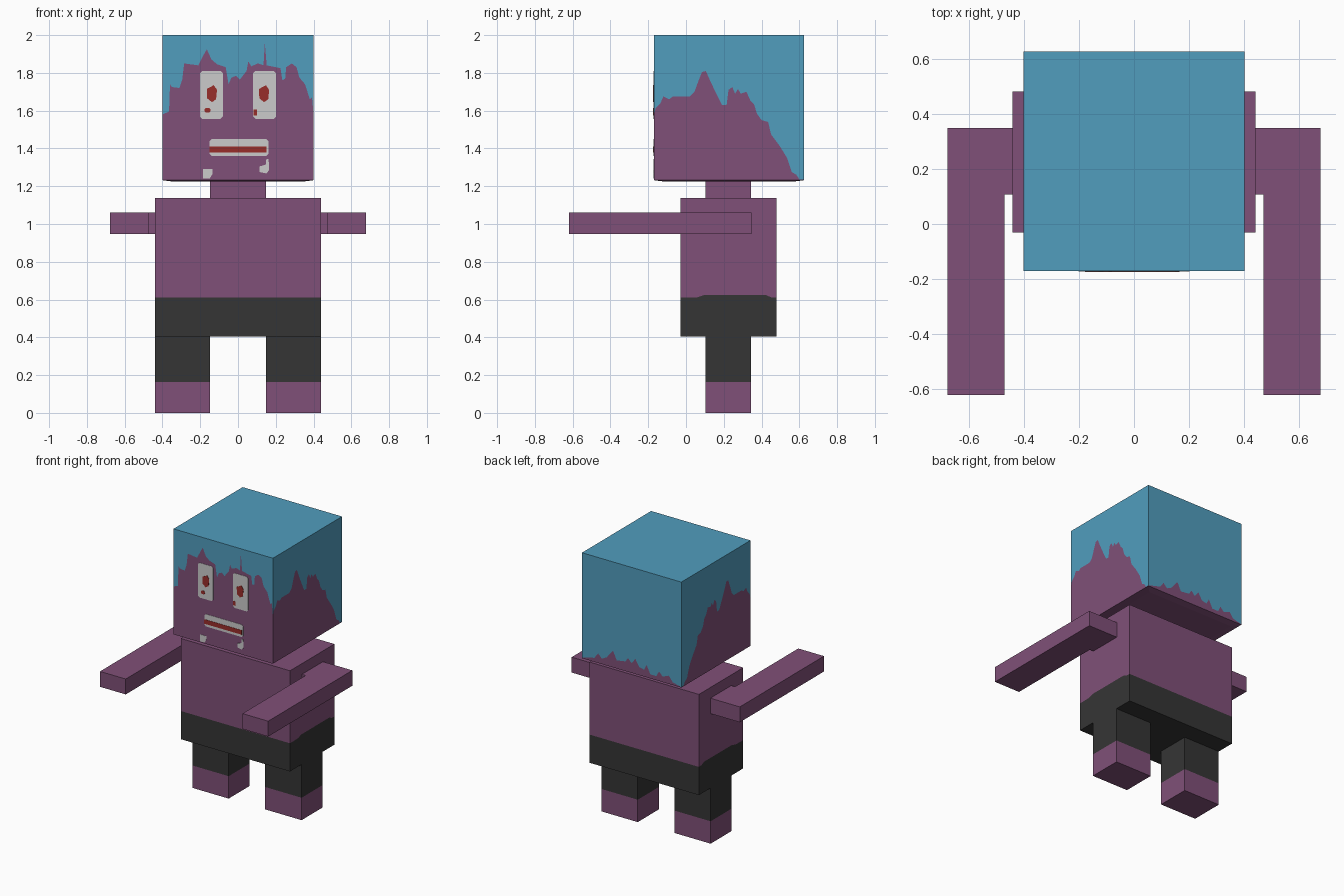
import bpy, bmesh

if "Cube" in bpy.data.objects:
    bpy.data.objects.remove(bpy.data.objects["Cube"])


def material(name, r, g, b):
    lin = [((c / 255 + 0.055) / 1.055) ** 2.4 for c in (r, g, b)]
    m = bpy.data.materials.new(name)
    m.diffuse_color = (*lin, 1)
    m.use_nodes = True
    m.node_tree.nodes["Principled BSDF"].inputs["Base Color"].default_value = m.diffuse_color
    return m


PURPLE = material("purple skin", 128, 80, 120)
BLUE = material("blue hair", 81, 157, 190)
BLACK = material("black cloth", 53, 53, 53)
WHITE = material("off white", 203, 203, 203)
RED = material("dark red", 152, 45, 42)


def finish(name, bm, mats):
    bmesh.ops.recalc_face_normals(bm, faces=bm.faces[:])
    me = bpy.data.meshes.new(name)
    bm.to_mesh(me)
    bm.free()
    for m in mats:
        me.materials.append(m)
    ob = bpy.data.objects.new(name, me)
    bpy.context.collection.objects.link(ob)
    return ob


def two_tone(name, ring, z0, z1, low, high, dish=0):
    """Upright block from a ring of (x, y, h): 'low' colour under h, 'high' above it."""
    bm = bmesh.new()
    rows = [[bm.verts.new((x, y, z0)) for x, y, h in ring],
            [bm.verts.new(p) for p in ring],
            [bm.verts.new((x, y, z1)) for x, y, h in ring]]
    n = len(ring)

    def band(a, b, mat):
        for i in range(n):
            j = (i + 1) % n
            bm.faces.new((a[i], a[j], b[j], b[i])).material_index = mat

    band(rows[0], rows[1], 0)
    band(rows[1], rows[2], 1)
    bottom = rows[0]
    if dish:  # slightly sunken-out underside
        cy = (min(p[1] for p in ring) + max(p[1] for p in ring)) / 2
        bottom = [bm.verts.new((x * 0.87, cy + (y - cy) * 0.87, z0 - dish)) for x, y, h in ring]
        band(bottom, rows[0], 0)
    bm.faces.new(bottom).material_index = 0
    bm.faces.new(rows[2]).material_index = 1
    return finish(name, bm, [low, high])


def prism(name, pts, mat, place, lo, hi):
    """Extrude a flat outline from lo to hi; place(u, v, d) gives the position."""
    bm = bmesh.new()
    a = [bm.verts.new(place(u, v, lo)) for u, v in pts]
    b = [bm.verts.new(place(u, v, hi)) for u, v in pts]
    bm.faces.new(a)
    bm.faces.new(b)
    for i in range(len(pts)):
        j = (i + 1) % len(pts)
        bm.faces.new((a[i], a[j], b[j], b[i]))
    return finish(name, bm, [mat])


def rect(x0, x1, v0, v1, c=0.0):
    """Rectangle outline, optionally with clipped corners."""
    if not c:
        return [(x0, v0), (x1, v0), (x1, v1), (x0, v1)]
    return [(x0 + c, v0), (x1 - c, v0), (x1, v0 + c), (x1, v1 - c),
            (x1 - c, v1), (x0 + c, v1), (x0, v1 - c), (x0, v0 + c)]


# Head: dripping hairline on each side splits hair from skin
HX, HY0, HY1, HZ0 = 0.40, -0.17, 0.625, 1.232
front = [(-.4, 1.58), (-.365, 1.595), (-.36, 1.74), (-.35, 1.725), (-.31, 1.72), (-.295, 1.765),
         (-.285, 1.85), (-.21, 1.84), (-.185, 1.89), (-.165, 1.925), (-.14, 1.87), (-.11, 1.845),
         (-.065, 1.83), (-.05, 1.74), (-.035, 1.775), (-.01, 1.785), (.01, 1.765), (.045, 1.81),
         (.055, 1.86), (.07, 1.835), (.105, 1.85), (.135, 1.84), (.142, 1.96), (.152, 1.84),
         (.225, 1.825), (.235, 1.76), (.25, 1.77), (.255, 1.83), (.285, 1.85), (.31, 1.83),
         (.325, 1.775), (.355, 1.74), (.38, 1.66), (.392, 1.67)]
side = [(HY0, 1.58), (-.16, 1.615), (-.135, 1.64), (-.12, 1.675), (-.09, 1.66), (-.07, 1.675),
        (.02, 1.675), (.045, 1.70), (.065, 1.755), (.085, 1.805), (.105, 1.81), (.125, 1.765),
        (.16, 1.69), (.19, 1.63), (.215, 1.63), (.225, 1.71), (.245, 1.725), (.26, 1.69),
        (.275, 1.715), (.29, 1.69), (.32, 1.70), (.34, 1.655), (.36, 1.635), (.375, 1.585),
        (.4, 1.55), (.435, 1.54), (.45, 1.475), (.495, 1.415), (.535, 1.35), (.56, 1.275),
        (.585, 1.26), (.6, 1.236), (HY1, 1.236)]
back = [(.34, .02), (.3, .03), (.27, .07), (.24, .04), (.2, .06), (.17, .1), (.15, .12), (.12, .06),
        (.05, .07), (.03, .1), (0, .07), (-.03, .11), (-.06, .06), (-.1, .05), (-.12, .09),
        (-.15, .03), (-.2, .03), (-.22, .07), (-.25, .04), (-.3, .06), (-.33, .02)]
ring = [(x, HY0, z) for x, z in front]
ring += [(HX, y, z) for y, z in side]
ring += [(x, HY1, HZ0 + h) for x, h in back]
ring += [(-HX, y, z) for y, z in reversed(side[1:])]
two_tone("head", ring, HZ0, 2.0, PURPLE, BLUE, dish=0.007)


# Face details: thin plates on the front of the head
def plate(name, pts, mat, layer=1):
    prism(name, pts, mat, lambda u, v, d: (u, d, v), HY0 - 0.002 * layer, HY0 + 0.001)


for label, s in (("left", -1), ("right", 1)):
    x0, x1 = sorted((s * 0.08, s * 0.202))
    plate(label + "_eye", rect(x0, x1, 1.557, 1.81, 0.012), WHITE)
    cx = s * 0.138
    plate(label + "_pupil", [(cx - .025, 1.665), (cx, 1.645), (cx + .022, 1.66), (cx + .027, 1.71),
                             (cx + .01, 1.735), (cx - .027, 1.715)], RED, 2)
plate("left_eye_spot", rect(-.178, -.145, 1.59, 1.615, 0.008), RED, 2)
plate("right_eye_spot", rect(.083, .10, 1.575, 1.605), RED, 2)
plate("mouth", rect(-.15, .162, 1.36, 1.45, 0.012), WHITE)
plate("mouth_line", rect(-.15, .152, 1.378, 1.41), RED, 2)
plate("left_drip", [(-.185, 1.24), (-.15, 1.24), (-.135, 1.265), (-.135, 1.29), (-.185, 1.29)], WHITE)
plate("right_drip", [(.115, 1.275), (.15, 1.268), (.165, 1.285), (.162, 1.345), (.15, 1.345),
                     (.148, 1.315), (.115, 1.305)], WHITE)

# Neck
prism("neck", rect(-.147, .147, .103, .345), PURPLE, lambda u, v, d: (u, v, d), 1.13, 1.235)

# Torso: shirtless above the shorts, waistband a touch higher on the sides
waist = [(-.03, .61), (.06, .612), (.10, .625), (.42, .625), (.45, .612), (.48, .61)]
ring = [(.44, y, h) for y, h in waist] + [(-.44, y, h) for y, h in reversed(waist)]
two_tone("torso", ring, 0.405, 1.138, BLACK, PURPLE)

# Legs and forward-reaching arms
for label, s in (("left", -1), ("right", 1)):
    two_tone(label + "_leg", [(s * x, y, 0.163) for x, y in rect(.147, .44, .103, .345)],
             0, 0.405, PURPLE, BLACK)
    arm = [(.44, .107), (.47, .107), (.47, -.62), (.677, -.62), (.677, .348), (.44, .348)]
    prism(label + "_arm", [(s * x, y) for x, y in arm], PURPLE,
          lambda u, v, d: (u, v, d), 0.948, 1.06)
